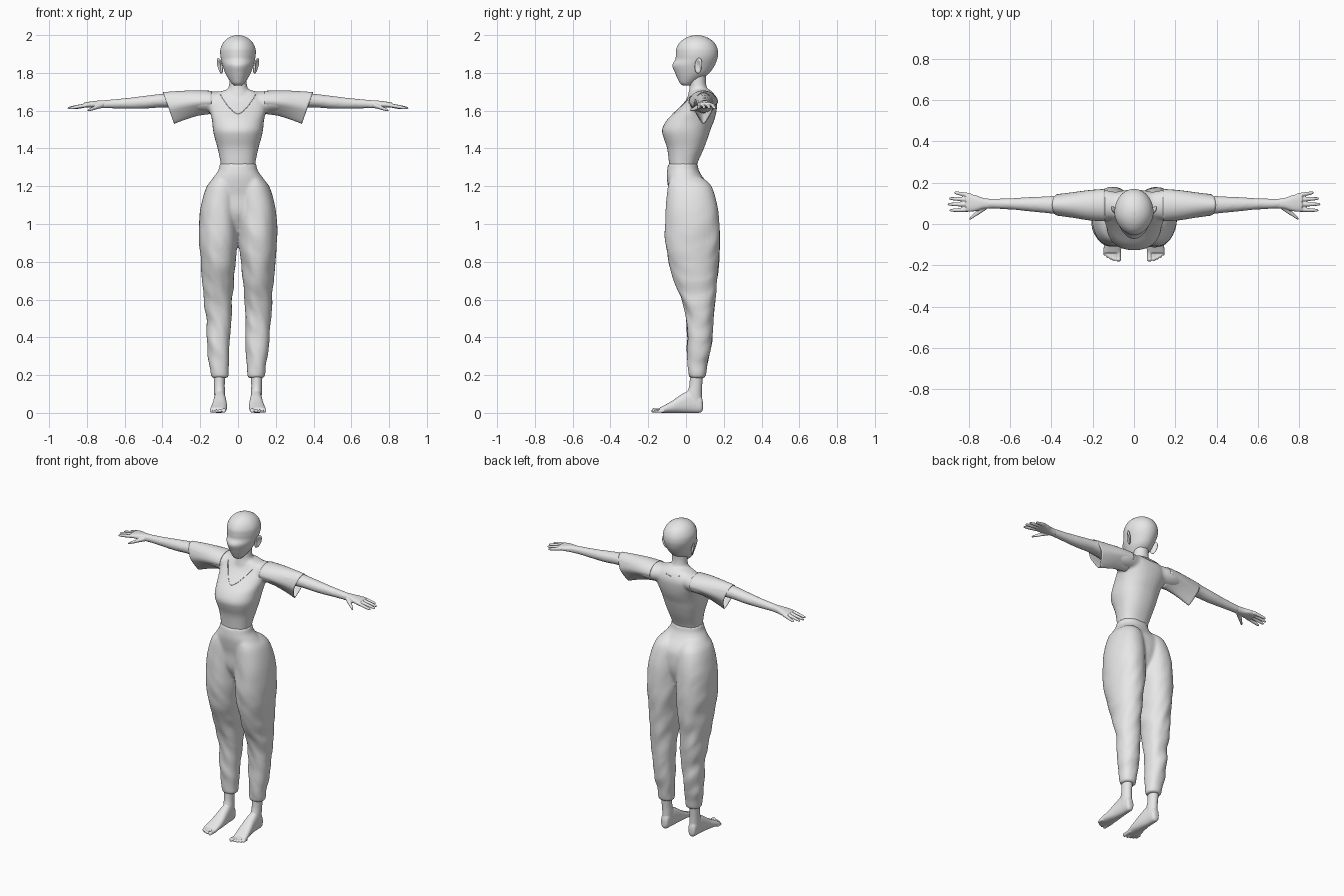
import bpy, bmesh, math
from mathutils import Vector, Matrix, noise
from mathutils.bvhtree import BVHTree

if "Cube" in bpy.data.objects:
    bpy.data.objects.remove(bpy.data.objects["Cube"], do_unlink=True)

grey = bpy.data.materials.new("plain grey")
grey.use_nodes = True
grey.diffuse_color = (0.8, 0.8, 0.8, 1)
grey.node_tree.nodes["Principled BSDF"].inputs["Base Color"].default_value = (0.8, 0.8, 0.8, 1)


def spline(keys, steps):
    """Smooth interpolation through rows of equal length."""
    rows = []
    for i in range(len(keys) - 1):
        a, b, c, d = (keys[max(0, min(len(keys) - 1, i + k))] for k in (-1, 0, 1, 2))
        for s in range(steps):
            t = s / steps
            rows.append([q + 0.5 * t * (r - p + t * (2 * p - 5 * q + 4 * r - w + t * (3 * (q - r) + w - p)))
                         for p, q, r, w in zip(a, b, c, d)])
    return rows + [list(keys[-1])]


def loft(bm, axis, keys, side=1, power=2.0, steps=5, n=32, caps=True, pinch=0):
    """Rounded tube; each key is position, then low and high limits across it."""
    rings = []
    for t, u0, u1, v0, v1 in spline(keys, steps):
        ring = []
        for k in range(n):
            ang = 2 * math.pi * k / n
            c, s = math.cos(ang), math.sin(ang)
            c = math.copysign(abs(c) ** (2 / power), c)
            s = math.copysign(abs(s) ** (2 / power), s)
            u = (u0 + u1) / 2 + (u1 - u0) / 2 * c * (1 - pinch * max(0, -s))
            v = (v0 + v1) / 2 + (v1 - v0) / 2 * s
            p = {"X": (t, u, v), "Y": (u, t, v), "Z": (u, v, t)}[axis]
            ring.append(bm.verts.new((p[0] * side, p[1], p[2])))
        rings.append(ring)
    for a, b in zip(rings, rings[1:]):
        for k in range(n):
            bm.faces.new((a[k], a[k - 1], b[k - 1], b[k]))
    if caps:
        bm.faces.new(rings[0])
        bm.faces.new(rings[-1])


def finish(name, bm, voxel=0, smooth=0, mods=()):
    """Turn the mesh into a smooth object, fusing its pieces if asked."""
    bmesh.ops.recalc_face_normals(bm, faces=bm.faces)
    me = bpy.data.meshes.new(name)
    bm.to_mesh(me)
    bm.free()
    ob = bpy.data.objects.new(name, me)
    bpy.context.collection.objects.link(ob)
    bpy.context.view_layer.objects.active = ob
    if voxel:
        m = ob.modifiers.new("fuse", "REMESH")
        m.mode, m.voxel_size = "VOXEL", voxel
        m = ob.modifiers.new("soften", "SMOOTH")
        m.factor, m.iterations = 0.5, smooth
    for kind, settings in mods:
        m = ob.modifiers.new(kind.lower(), kind)
        for key, value in settings.items():
            setattr(m, key, value)
    for m in list(ob.modifiers):
        bpy.ops.object.modifier_apply(modifier=m.name)
    ob.data.materials.clear()
    ob.data.materials.append(grey)
    ob.data.shade_smooth()
    return ob


# Torso, neck and arms
bm = bmesh.new()
loft(bm, "Z", [(1.27, -.09, .09, -.085, .05), (1.32, -.092, .092, -.09, .06),
               (1.4, -.108, .108, -.1, .095), (1.46, -.125, .125, -.12, .117),
               (1.5, -.133, .133, -.127, .13), (1.55, -.138, .138, -.102, .15),
               (1.6, -.15, .15, -.052, .162), (1.65, -.155, .155, -.005, .165),
               (1.69, -.12, .12, .02, .148), (1.712, -.06, .06, .03, .125)], power=2.3)
loft(bm, "Z", [(1.64, -.09, .09, .0, .14), (1.69, -.07, .07, .012, .13), (1.72, -.051, .051, .018, .112),
               (1.76, -.046, .046, .02, .105), (1.82, -.046, .046, .02, .11)])
for s in (1, -1):
    loft(bm, "X", [(.06, .03, .15, 1.6, 1.7), (.16, .018, .166, 1.59, 1.703), (.24, .025, .157, 1.595, 1.703),
                   (.32, .038, .146, 1.612, 1.698), (.4, .05, .136, 1.617, 1.69), (.5, .06, .131, 1.61, 1.678),
                   (.6, .07, .125, 1.61, 1.666), (.72, .075, .122, 1.613, 1.655)], side=s)
body = finish("torso_and_arms", bm, 0.008, 6)

# Neckline seam laid on the chest and upper back
bm = bmesh.new()
bm.from_mesh(body.data)
skin = BVHTree.FromBMesh(bm)
bm.free()
for name, start, low, rise, half in (("front_neckline", -1, 1.583, .105, .095), ("back_neckline", 1, 1.675, .012, .06)):
    hits = []
    for i in range(-16, 17):
        f = i / 16
        loc = skin.ray_cast(Vector((half * f, start, low + rise * abs(f) ** 1.6)), Vector((0, -start, 0)))[0]
        if loc:
            hits.append(loc)
    cu = bpy.data.curves.new(name, "CURVE")
    cu.dimensions, cu.bevel_depth, cu.bevel_resolution = "3D", 0.0018, 1
    line = cu.splines.new("POLY")
    line.points.add(len(hits) - 1)
    for pt, loc in zip(line.points, hits):
        pt.co = (*loc, 1)
    cu.materials.append(grey)
    bpy.context.collection.objects.link(bpy.data.objects.new(name, cu))

# Loose short sleeves, hanging open under the arm
bm = bmesh.new()
loft(bm, "X", [(.14, .015, .168, 1.585, 1.703), (.22, .02, .162, 1.575, 1.705),
               (.3, .032, .152, 1.555, 1.702), (.38, .042, .143, 1.532, 1.696)], caps=False, pinch=.55)
for v in bm.verts:
    v.co.x += (v.co.z - 1.65) * 0.35 * (v.co.x - .14) / .24
finish("sleeves", bm, mods=[("SOLIDIFY", {"thickness": .004, "offset": 0}), ("MIRROR", {})])

# Head
bm = bmesh.new()
profile = [(1.732, .018, -.015, .03), (1.745, .034, -.032, .045), (1.77, .052, -.045, .085),
           (1.8, .068, -.058, .125), (1.84, .082, -.072, .152), (1.872, .09, -.056, .165),
           (1.9, .094, -.054, .17), (1.93, .092, -.051, .166), (1.96, .078, -.034, .15),
           (1.982, .056, -.007, .123), (1.995, .03, .024, .092), (2.0, .006, .052, .066)]
loft(bm, "Z", [(z, -w, w, a, b) for z, w, a, b in profile], n=48)
for v in bm.verts:
    # Slimmer towards the face
    v.co.x *= 1 - max(0, .03 - v.co.y) * 1.2
finish("head", bm)

# Ears
bm = bmesh.new()
bmesh.ops.create_uvsphere(bm, u_segments=20, v_segments=14, radius=1)
for v in bm.verts:
    v.co.y += .3 * v.co.z
    if v.co.x > .3:
        v.co.x -= 1.1 * max(0, 1 - (v.co.y ** 2 + v.co.z ** 2) * 1.6)
bmesh.ops.transform(bm, verts=bm.verts, matrix=Matrix.Translation((.096, .066, 1.838)) @ Matrix.Rotation(-.5, 4, "Z")
                    @ Matrix.Rotation(.15, 4, "Y") @ Matrix.Diagonal((.01, .022, .042, 1)))
finish("ears", bm, mods=[("MIRROR", {})])

# Hands: palm, four fingers and thumb
bm = bmesh.new()
loft(bm, "X", [(.69, .076, .121, 1.613, 1.655), (.73, .073, .126, 1.613, 1.654),
               (.77, .062, .14, 1.615, 1.65), (.815, .06, .148, 1.617, 1.643)], power=2.4)
fingers = [(.07, .066, .893), (.094, .096, .903), (.117, .124, .896), (.138, .152, .87)]
for y, tip_y, tip_x in fingers:
    span = tip_x - .79
    loft(bm, "X", [(.79 + span * f, y + (tip_y - y) * f - r, y + (tip_y - y) * f + r,
                    1.631 - .018 * f - r, 1.631 - .018 * f + r)
                   for f, r in ((0, .011), (.4, .01), (.75, .0085), (.95, .006), (1, .002))], n=16)
loft(bm, "X", [(.715, .07, .1, 1.615, 1.645), (.745, .05, .08, 1.608, 1.632),
               (.77, .035, .058, 1.601, 1.62), (.79, .022, .038, 1.597, 1.61), (.797, .022, .028, 1.598, 1.604)], n=16)
finish("hands", bm, 0.0032, 2, [("MIRROR", {})])

# Baggy trousers
bm = bmesh.new()
loft(bm, "Z", [(.95, -.09, .09, -.03, .1), (1.05, -.17, .17, -.08, .14), (1.15, -.177, .177, -.088, .142),
               (1.2, -.163, .163, -.096, .127), (1.25, -.128, .128, -.102, .088),
               (1.285, -.104, .104, -.1, .068), (1.32, -.096, .096, -.094, .062)], power=2.2)
for s in (1, -1):
    loft(bm, "Z", [(.185, .052, .137, .02, .098), (.2, .049, .143, .014, .105), (.25, .048, .149, .01, .113),
                   (.3, .045, .156, .009, .123), (.4, .04, .164, .004, .14), (.5, .035, .173, -.002, .144),
                   (.6, .03, .181, -.022, .155), (.7, .022, .188, -.062, .165), (.8, .014, .194, -.092, .173),
                   (.9, .003, .206, -.109, .18), (1.0, -.002, .206, -.111, .176), (1.1, 0, .196, -.106, .165),
                   (1.2, .005, .165, -.096, .135), (1.25, .03, .12, -.08, .08)], side=s, power=2.2)
trousers = finish("trousers", bm, 0.008, 5)

# Cloth folds, strongest around the knees and shins
bm = bmesh.new()
bm.from_mesh(trousers.data)
bm.normal_update()
for v in bm.verts:
    x, y, z = v.co
    fade = max(0, min(1, (1.2 - z) * 2)) * max(0, min(1, (z - .18) * 8))
    fold = noise.noise(Vector((x * 13, y * 9, z * 11 + x * 12)))
    v.co += v.normal * fold * .009 * fade
bm.to_mesh(trousers.data)
bm.free()

# Feet: ankle, sole and toes
bm = bmesh.new()
loft(bm, "Z", [(.04, .068, .125, .0, .085), (.1, .068, .126, .005, .084),
               (.15, .07, .127, .018, .086), (.24, .065, .132, .022, .095)])
loft(bm, "Y", [(.09, .085, .108, .02, .055), (.078, .072, .121, .002, .09), (.03, .066, .126, 0, .12),
               (-.02, .061, .131, 0, .1), (-.07, .058, .139, 0, .066), (-.11, .06, .146, 0, .043),
               (-.14, .064, .148, .001, .027)], power=2.4)
for x, tip, r in ((.075, -.183, .0125), (.097, -.18, .009), (.113, -.173, .0085), (.128, -.164, .008), (.142, -.153, .0075)):
    loft(bm, "Y", [(y, x - w, x + w, .001, .001 + 2 * w)
                   for y, w in ((-.115, r), (tip + .022, r * .9), (tip + .01, r), (tip + .003, r * .75), (tip, r * .3))], n=16)
finish("feet", bm, 0.004, 2, [("MIRROR", {})])
